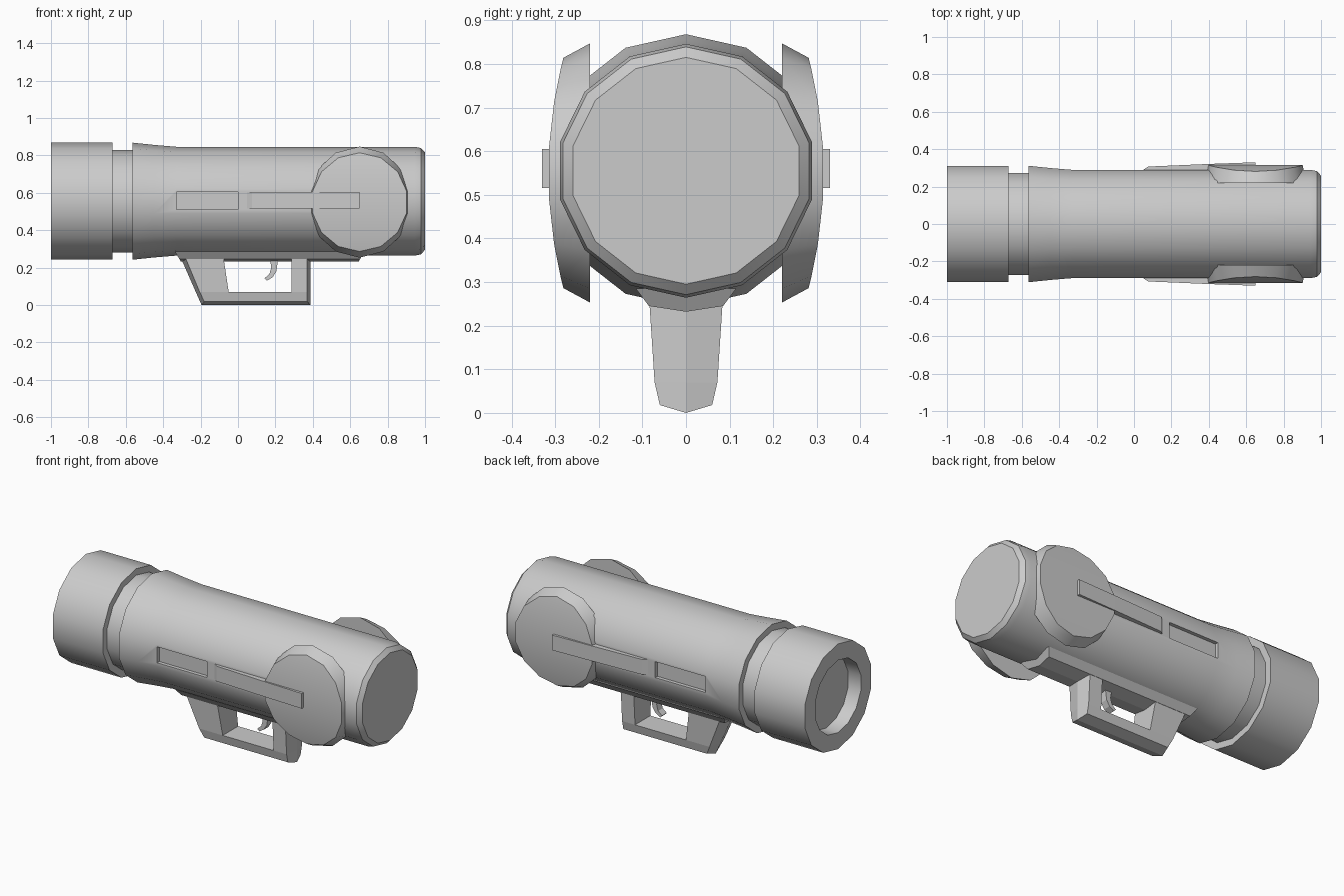
import bpy, bmesh
from math import pi, sin, cos, radians

if "Cube" in bpy.data.objects:
    bpy.data.objects.remove(bpy.data.objects["Cube"])

N = 14            # sides of the barrel
ZC = 0.555        # height of the barrel axis


def make(name, verts, faces, smooth=True):
    mesh = bpy.data.meshes.new(name)
    mesh.from_pydata(verts, [], faces)
    bm = bmesh.new()
    bm.from_mesh(mesh)
    bmesh.ops.recalc_face_normals(bm, faces=bm.faces)
    bm.to_mesh(mesh)
    bm.free()
    ob = bpy.data.objects.new(name, mesh)
    bpy.context.collection.objects.link(ob)
    if smooth:
        shade(ob)
    return ob


def activate(ob):
    bpy.ops.object.select_all(action='DESELECT')
    ob.select_set(True)
    bpy.context.view_layer.objects.active = ob


def shade(ob):
    activate(ob)
    bpy.ops.object.shade_smooth_by_angle(angle=radians(30))


def prism(name, pts, to3d, lo, hi, smooth=False):
    """Extrude a 2D outline between two depths."""
    n = len(pts)
    verts = [to3d(a, b, d) for d in (lo, hi) for a, b in pts]
    faces = [tuple(range(n)), tuple(range(n, 2 * n))]
    faces += [(i, (i + 1) % n, n + (i + 1) % n, n + i) for i in range(n)]
    return make(name, verts, faces, smooth)


# Barrel: profile (x, radius) swept round the x axis, with the muzzle recess
profile = [(-0.92, 0.21), (-1.0, 0.215), (-1.0, 0.313), (-0.67, 0.313),
           (-0.67, 0.274), (-0.565, 0.274), (-0.565, 0.313), (-0.45, 0.301),
           (-0.33, 0.291), (0.945, 0.291), (0.978, 0.284), (1.0, 0.26)]
verts, faces = [], []
for x, r in profile:
    for k in range(N):
        a = 2 * pi * k / N
        verts.append((x, 1.02 * r * sin(a), ZC + r * cos(a)))
for j in range(len(profile) - 1):
    for k in range(N):
        k2 = (k + 1) % N
        faces.append((j * N + k, j * N + k2, (j + 1) * N + k2, (j + 1) * N + k))
faces += [tuple(range(N)), tuple(range(len(verts) - N, len(verts)))]
barrel = make("barrel", verts, faces, False)

# Shallow rectangular slots in both sides of the barrel
slot = [(-0.33, 0.51), (0.0, 0.51), (0.0, 0.605), (-0.33, 0.605)]
for s in (1, -1):
    cutter = prism("slot_cutter", slot, lambda a, b, d: (a, s * d, b), 0.268, 0.4)
    cutter.hide_render = True
    activate(barrel)
    mod = barrel.modifiers.new("slot", 'BOOLEAN')
    mod.operation = 'DIFFERENCE'
    mod.solver = 'EXACT'
    mod.object = cutter
    bpy.ops.object.modifier_apply(modifier=mod.name)
    bpy.data.objects.remove(cutter)
shade(barrel)

# Side discs: flared rim, face curved around the barrel axis
for s, side in ((-1, "front"), (1, "back")):
    verts, faces = [], []
    for ring in range(2):
        for k in range(N):
            a = 2 * pi * k / N
            r, y = (0.297, 0.22) if ring == 0 else (0.264, 0.316 - 0.5 * (0.264 * cos(a)) ** 2)
            if ring == 1:
                r -= 0.006 * sin(a) ** 2
            elif abs(sin(a)) > 0.01:
                r -= 0.02 * sin(a) ** 2
            verts.append((0.65 + r * sin(a), s * y, 0.55 + r * cos(a)))
    for k in range(N):
        k2 = (k + 1) % N
        faces.append((k, k2, N + k2, N + k))
    faces.append(tuple(range(N)))
    # face made of level strips
    faces.append((N, N + 1, 2 * N - 1))
    for k in range(1, N // 2 - 1):
        faces.append((N + k, N + k + 1, 2 * N - k - 1, 2 * N - k))
    faces.append((N + N // 2 - 1, N + N // 2, N + N // 2 + 1))
    make(side + "_disc", verts, faces)

    # Bar running from the slot to the middle of the disc
    bar = [(0.045, 0.27), (0.045, 0.287), (0.075, 0.307), (0.4, 0.321),
           (0.65, 0.33), (0.65, 0.27)]
    prism(side + "_bar", bar, lambda a, b, d: (a, s * b, d), 0.515, 0.605)

# Rail under the barrel, with sloped ends
rail_section = [(-0.115, 0.285), (-0.085, 0.245), (0, 0.232), (0.085, 0.245), (0.115, 0.285)]
verts = []
for end in (-1, 1):
    for y, z in rail_section:
        slope = (z - 0.232) * 0.6
        verts.append((-0.305 - slope if end < 0 else 0.645 + slope, y, z))
faces = [(i, (i + 1) % 5, 5 + (i + 1) % 5, 5 + i) for i in range(5)]
make("under_rail", verts, faces + [(0, 1, 2, 3, 4), (5, 6, 7, 8, 9)], False)

# Grip frame: two side plates, inner walls and a ridged outer edge
outer = [(-0.28, 0.25), (-0.205, 0.07), (-0.18, 0.018), (0.37, 0.018), (0.37, 0.07), (0.37, 0.25)]
inner = [(-0.077, 0.25), (-0.05, 0.07), (0.285, 0.07), (0.285, 0.25)]
ridge = [(-0.305, 0.25), (-0.226, 0.07), (-0.195, 0.0), (0.387, 0.0), (0.387, 0.07), (0.387, 0.25)]


def half_width(z):
    return 0.06 if z < 0.05 else 0.072 + (z - 0.07) * 0.065


verts = [(x, s * half_width(z), z) for s in (-1, 1) for x, z in outer + inner]
verts += [(x, 0, z) for x, z in ridge]
faces = []
for o in (0, 10):
    faces += [(o, o + 1, o + 7, o + 6), (o + 9, o + 8, o + 4, o + 5),
              (o + 7, o + 1, o + 2, o + 3, o + 4, o + 8)]
    faces += [(o + i, o + i + 1, 20 + i + 1, 20 + i) for i in range(5)]
faces += [(i, i + 1, i + 11, i + 10) for i in (6, 7, 8)]
faces += [(0, 6, 16, 10, 20), (9, 5, 25, 15, 19)]
make("grip_frame", verts, faces, False)

# Curved trigger
trigger = [(0.17, 0.25), (0.178, 0.2), (0.168, 0.165), (0.142, 0.143), (0.155, 0.13),
           (0.185, 0.148), (0.205, 0.18), (0.215, 0.25)]
prism("trigger", trigger, lambda a, b, d: (a, d, b), -0.022, 0.022)
